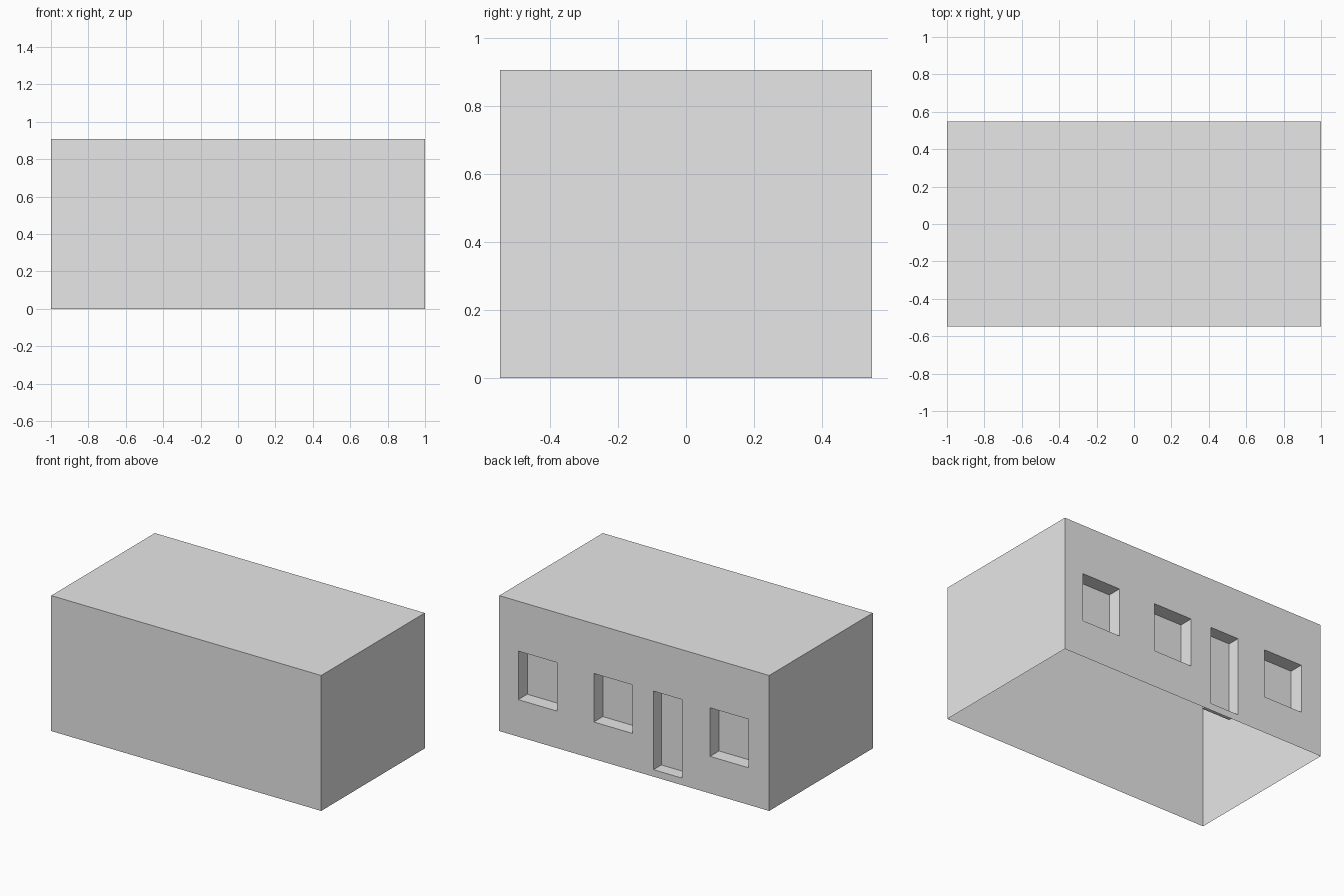
import bpy
import bmesh
from mathutils import Vector

cube = bpy.data.objects.get("Cube")
if cube:
    bpy.data.objects.remove(cube, do_unlink=True)

HALF_X, HALF_Y, TOP = 1.0, 0.548, 0.907
WINDOW_Z = (0.248, 0.573)
DOOR_Z = (0.047, 0.573)

# openings in the back wall: x range, z range, depth
WINDOWS = [((x, x + 0.286), WINDOW_Z, 0.095) for x in (-0.848, 0.013, 0.573)]
DOOR = ((-0.354, -0.143), DOOR_Z, 0.083)
OPENINGS = WINDOWS + [DOOR]

grey = bpy.data.materials.new("plain_grey")
grey.use_nodes = True
grey.diffuse_color = (0.8, 0.8, 0.8, 1)
grey.node_tree.nodes["Principled BSDF"].inputs["Base Color"].default_value = grey.diffuse_color


def quad(bm, *corners):
    return bm.faces.new([bm.verts.new(c) for c in corners])


def finish(name, bm):
    bmesh.ops.remove_doubles(bm, verts=bm.verts, dist=0.0001)
    mesh = bpy.data.meshes.new(name)
    bm.to_mesh(mesh)
    bm.free()
    mesh.materials.append(grey)
    obj = bpy.data.objects.new(name, mesh)
    bpy.context.collection.objects.link(obj)


# shell: thin box with an open bottom, the back wall is built separately
bm = bmesh.new()
X, Y = HALF_X, HALF_Y
quad(bm, (-X, -Y, 0), (X, -Y, 0), (X, -Y, TOP), (-X, -Y, TOP))
quad(bm, (X, -Y, 0), (X, Y, 0), (X, Y, TOP), (X, -Y, TOP))
quad(bm, (-X, Y, 0), (-X, -Y, 0), (-X, -Y, TOP), (-X, Y, TOP))
quad(bm, (-X, -Y, TOP), (X, -Y, TOP), (X, Y, TOP), (-X, Y, TOP))
finish("walls_and_roof", bm)

# back wall: a grid of cells with the openings left out
bm = bmesh.new()
xs = sorted({-X, X} | {x for o in OPENINGS for x in o[0]})
zs = sorted({0, TOP} | {z for o in OPENINGS for z in o[1]})
for x0, x1 in zip(xs, xs[1:]):
    for z0, z1 in zip(zs, zs[1:]):
        cx, cz = (x0 + x1) / 2, (z0 + z1) / 2
        if not any(a < cx < b and c < cz < d for (a, b), (c, d), _ in OPENINGS):
            quad(bm, (x1, Y, z0), (x0, Y, z0), (x0, Y, z1), (x1, Y, z1))
bmesh.ops.remove_doubles(bm, verts=bm.verts, dist=0.0001)
bmesh.ops.dissolve_limit(bm, angle_limit=0.01, verts=bm.verts, edges=bm.edges)
finish("back_wall", bm)


def recess(name, opening):
    """Reveals and closing panel set inward from the back wall."""
    (x0, x1), (z0, z1), depth = opening
    bm = bmesh.new()
    rim = [Vector((x1, Y, z0)), Vector((x0, Y, z0)),
           Vector((x0, Y, z1)), Vector((x1, Y, z1))]
    inner = [p - Vector((0, depth, 0)) for p in rim]
    quad(bm, *inner)
    for i in range(4):
        j = (i + 1) % 4
        quad(bm, rim[i], rim[j], inner[j], inner[i])
    finish(name, bm)


for i, opening in enumerate(WINDOWS):
    recess(f"window_recess_{i + 1}", opening)
recess("door_recess", DOOR)
